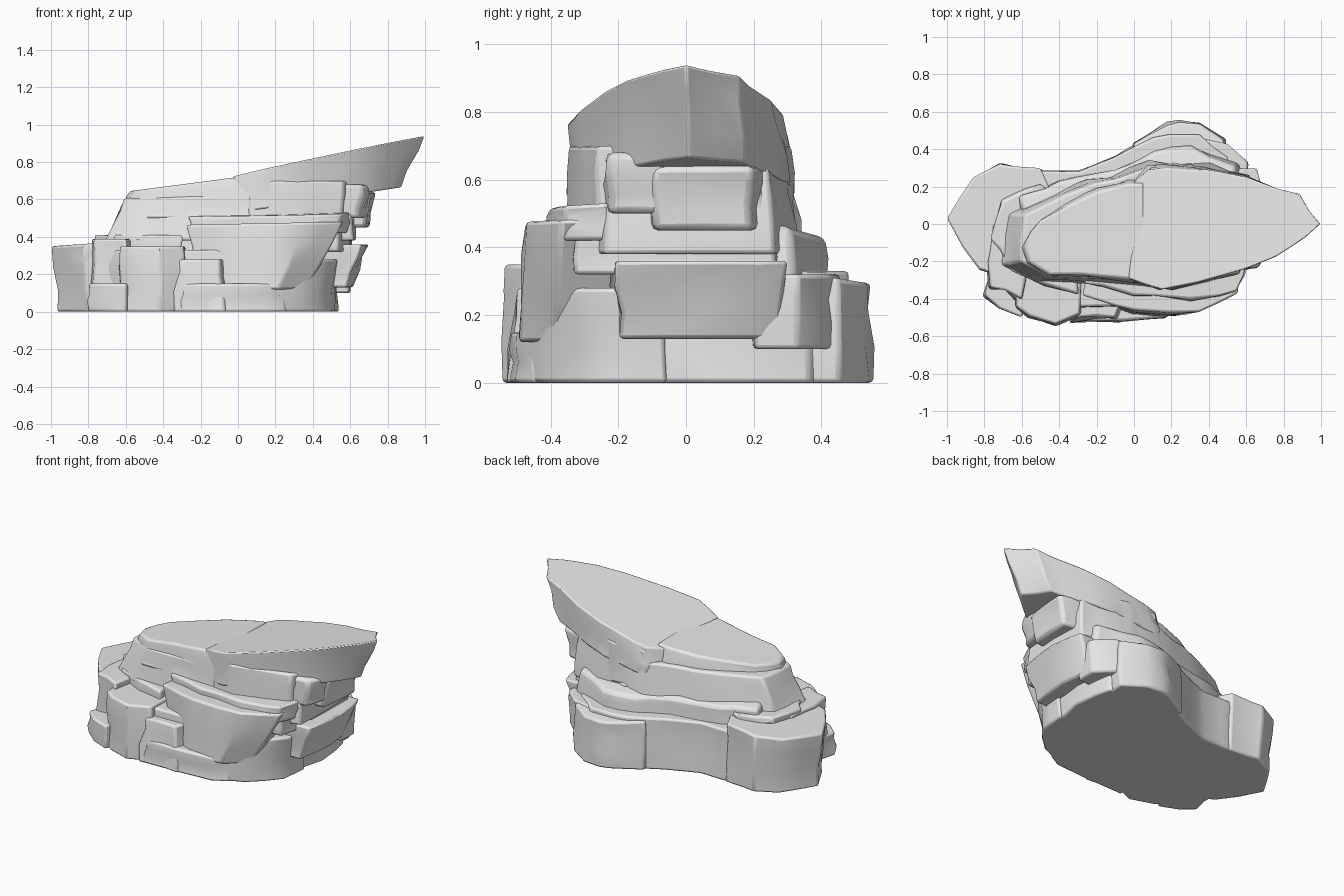
import bpy
import bmesh
import math
import random
from mathutils import Vector

random.seed(7)

default_cube = bpy.data.objects.get("Cube")
if default_cube:
    bpy.data.objects.remove(default_cube, do_unlink=True)

# One plain stone colour
stone = bpy.data.materials.new("grey_stone")
stone.use_nodes = True
stone.diffuse_color = (.8, .8, .8, 1)
stone.node_tree.nodes["Principled BSDF"].inputs["Base Color"].default_value = (.8, .8, .8, 1)


def chipped_outline(points, rough):
    """Break the long edges of an outline with slightly displaced midpoints."""
    result = []
    for index, point in enumerate(points):
        start = Vector(point)
        end = Vector(points[(index + 1) % len(points)])
        edge = end - start
        result.append(start)
        if edge.length > .16:
            normal = Vector((edge.y, -edge.x)).normalized()
            along = random.uniform(.35, .65)
            result.append(start + edge * along + normal * random.uniform(-rough, rough))
    return result


def rock(name, outline, low, top, tilt=(0, 0), low_tilt=0, foot=(1, 1),
         shift=(0, 0), rough=.014, bevel=.012):
    """Stone block: a tilted top rim joined to a scaled and shifted foot."""
    rim = chipped_outline(outline, rough)
    centre = sum(rim, Vector((0, 0))) / len(rim)
    bm = bmesh.new()
    rings = []
    levels = (0, .35, .7, 1)
    for level in levels:
        ring = []
        for point in rim:
            base = centre + (point - centre) * Vector(foot) + Vector(shift)
            spot = base.lerp(point, level)
            bottom = low + low_tilt * base.x
            ceiling = top + tilt[0] * point.x + tilt[1] * point.y
            height = bottom + (ceiling - bottom) * level
            if 0 < level < 1:
                spot += (spot - centre).normalized() * random.uniform(-rough, rough)
                height += random.uniform(-rough, rough)
            ring.append(bm.verts.new((spot.x, spot.y, height)))
        rings.append(ring)
    count = len(rim)
    for lower, upper in zip(rings, rings[1:]):
        for i in range(count):
            j = (i + 1) % count
            bm.faces.new((lower[i], lower[j], upper[j], upper[i]))
    bm.faces.new(rings[0][::-1])
    bm.faces.new(rings[-1])
    bmesh.ops.recalc_face_normals(bm, faces=bm.faces[:])
    mesh = bpy.data.meshes.new(name)
    bm.to_mesh(mesh)
    bm.free()
    mesh.materials.append(stone)
    obj = bpy.data.objects.new(name, mesh)
    bpy.context.collection.objects.link(obj)

    # Worn edges
    worn = obj.modifiers.new("worn_edges", "BEVEL")
    worn.width = bevel
    worn.segments = 2
    worn.limit_method = "ANGLE"
    worn.angle_limit = math.radians(40)
    bpy.ops.object.select_all(action="DESELECT")
    obj.select_set(True)
    bpy.context.view_layer.objects.active = obj
    bpy.ops.object.shade_smooth_by_angle(angle=math.radians(38))
    return obj


# Ground course
rock("base_core",
     [(-.8, -.2), (-.82, .1), (-.6, .28), (-.3, .28), (-.1, .36), (.1, .46),
      (.35, .48), (.5, .36), (.54, .1), (.5, -.14), (.25, -.43), (-.6, -.43)],
     low=0, top=.33, foot=(1, 1.02))
rock("left_shoulder",
     [(-1, .03), (-.86, .25), (-.72, .32), (-.5, .3), (-.4, 0), (-.7, -.28), (-.83, -.24)],
     low=0, top=.42, tilt=(.07, 0), foot=(.96, .97), shift=(.02, 0))
rock("left_pillar",
     [(-.78, -.2), (-.77, -.34), (-.6, -.4), (-.5, 0), (-.75, 0)],
     low=0, top=.39)
rock("left_foot",
     [(-.8, -.38), (-.72, -.45), (-.6, -.5), (-.5, -.2), (-.78, -.2)],
     low=0, top=.15)
rock("front_pillar",
     [(-.63, -.44), (-.56, -.49), (-.42, -.535), (-.29, -.48), (-.28, -.2), (-.62, -.2)],
     low=0, top=.35, foot=(1.03, 1.05))
rock("front_step",
     [(-.32, -.5), (-.1, -.5), (-.05, -.3), (-.3, -.3)],
     low=0, top=.28, foot=(1.25, 1.1), shift=(.01, -.02))
rock("front_toe",
     [(-.3, -.52), (.16, -.5), (.25, -.45), (.33, -.3), (-.2, -.2)],
     low=0, top=.15, foot=(1.03, 1.05))
rock("right_front_block",
     [(.22, -.47), (.35, -.42), (.53, -.24), (.55, -.05), (.3, -.1)],
     low=0, top=.28, foot=(.93, .97), shift=(-.02, 0))

# Back stones
rock("back_lobe",
     [(0, .43), (.18, .53), (.35, .535), (.48, .45), (.45, .2), (0, .2)],
     low=0, top=.38, tilt=(0, -.16), foot=(1.02, 1.05))
rock("back_right_block",
     [(.35, .46), (.5, .43), (.61, .33), (.6, .2), (.3, .2)],
     low=.1, top=.32, foot=(.95, .97))
rock("back_band",
     [(-.62, .15), (-.4, .23), (-.1, .29), (.1, .38), (.3, .41), (.54, .31), (.55, 0), (-.5, -.1)],
     low=.26, top=.5, tilt=(.04, -.2), foot=(1.04, 1.12), bevel=.02)

# Middle strata
rock("left_ledge",
     [(-.77, -.08), (-.7, .12), (-.5, .22), (-.3, 0), (-.3, -.37), (-.66, -.25)],
     low=.3, top=.41)
rock("front_ledge",
     [(-.28, -.38), (0, -.46), (.35, -.47), (.56, -.37), (.55, -.2), (0, -.1), (-.25, -.2)],
     low=.12, top=.47, tilt=(.02, 0), foot=(.66, 1.08), shift=(-.06, -.01))
rock("upper_ledge",
     [(-.27, -.32), (0, -.38), (.3, -.4), (.55, -.36), (.6, -.2), (.5, 0), (-.2, 0)],
     low=.42, top=.53, tilt=(.02, .05), foot=(.97, 1.02))
rock("right_block",
     [(.5, -.22), (.66, -.21), (.7, .08), (.66, .3), (.3, .3), (.3, -.2)],
     low=.13, top=.36, foot=(.85, .95), shift=(-.06, 0))
rock("right_layer",
     [(.2, -.34), (.54, -.33), (.61, -.1), (.61, .26), (.2, .33)],
     low=.32, top=.46, foot=(.98, 1))

# Upper mass and overhanging prow
rock("upper_core",
     [(-.61, -.2), (-.58, .05), (-.2, .22), (.1, .31), (.4, .3), (.6, .24),
      (.6, -.22), (.15, -.33), (-.45, -.28)],
     low=.38, top=.625, tilt=(.03, 0), foot=(1.1, 1.1), shift=(-.04, 0))
rock("upper_left_cap",
     [(-.58, -.12), (-.5, .02), (-.2, .17), (.05, .22), (.08, -.3), (-.05, -.29),
      (-.45, -.27), (-.56, -.2)],
     low=.5, top=.72, tilt=(.13, 0), foot=(1.1, 1.16), shift=(-.01, 0))
rock("upper_wall",
     [(.05, -.32), (.2, -.345), (.56, -.26), (.62, -.1), (.62, .22), (.3, .31), (.08, .3)],
     low=.45, top=.7, foot=(.98, 1.05), rough=.008)
rock("recess_block",
     [(.4, -.26), (.66, -.23), (.72, -.06), (.4, 0)],
     low=.5, top=.68, foot=(.85, 1), bevel=.02)
rock("under_prow_block",
     [(.4, -.11), (.71, -.1), (.74, .2), (.4, .24)],
     low=.45, top=.64, foot=(.93, .97), shift=(-.02, 0), bevel=.02)
rock("prow",
     [(0, .22), (.08, .29), (.3, .29), (.6, .25), (.89, .16), (1, 0), (.85, -.12),
      (.6, -.24), (.15, -.35), (-.03, -.29), (.02, 0)],
     low=.53, top=.715, tilt=(.225, -.05), low_tilt=.155, foot=(.87, 1.04),
     shift=(-.05, .01), bevel=.008)
